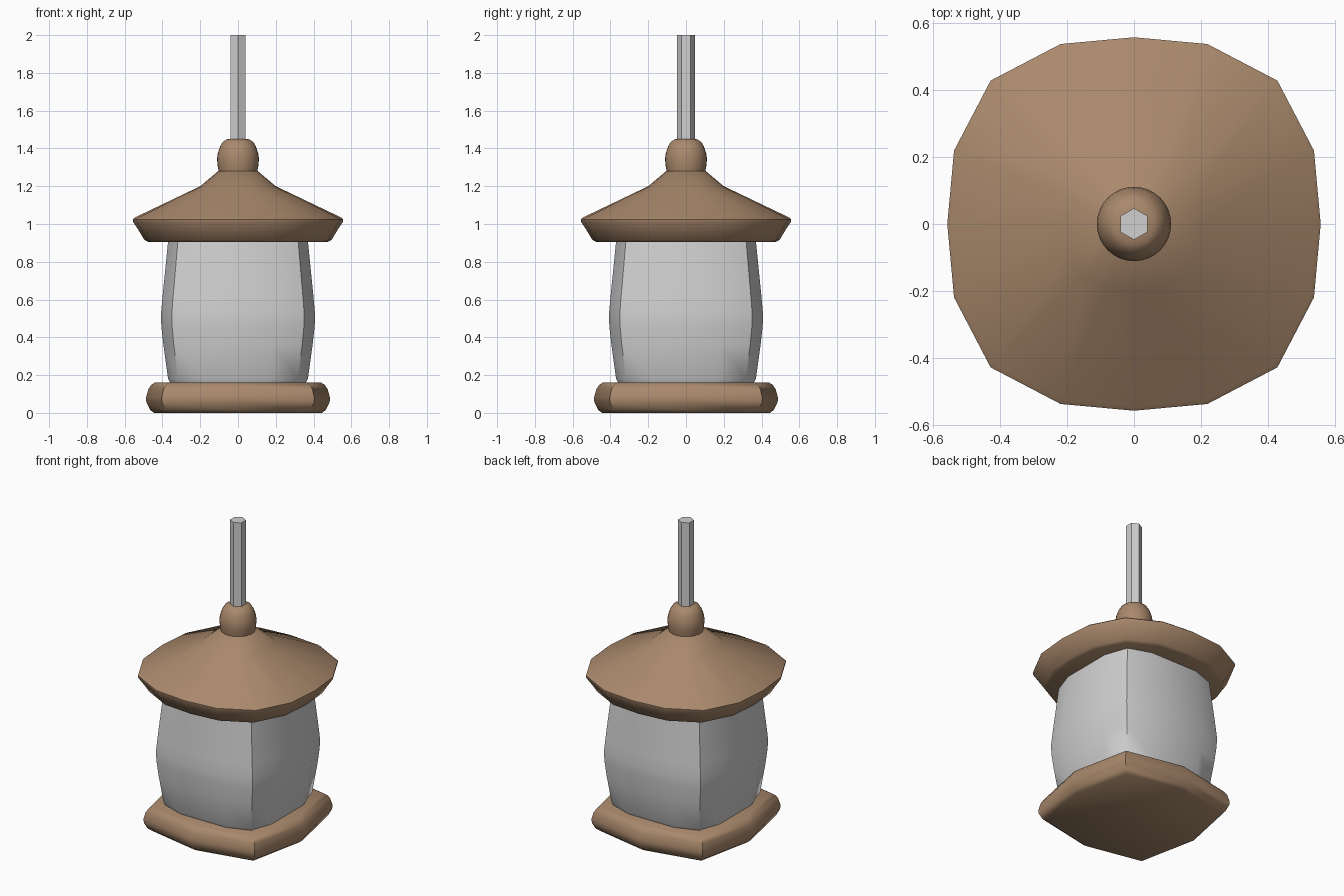
import bpy, bmesh, math

cube = bpy.data.objects.get("Cube")
if cube:
    bpy.data.objects.remove(cube, do_unlink=True)


def material(name, rgb):
    m = bpy.data.materials.new(name)
    m.use_nodes = True
    m.diffuse_color = (*rgb, 1)
    m.node_tree.nodes["Principled BSDF"].inputs["Base Color"].default_value = (*rgb, 1)
    return m


def polygon(n):
    step = 2 * math.pi / n
    return [(math.sin(i * step), math.cos(i * step)) for i in range(n)]


def four_sided(points):
    """Repeat one quarter outline around the z axis."""
    outline = list(points)
    for _ in range(3):
        points = [(y, -x) for x, y in points]
        outline += points
    return outline


def loft(name, outline, profile, mat, angle=40):
    """Stack scaled copies of an outline; profile is (scale, z)."""
    bm = bmesh.new()
    rings = [[bm.verts.new((x * s, y * s, z)) for x, y in outline] for s, z in profile]
    n = len(outline)
    for low, high in zip(rings, rings[1:]):
        for i in range(n):
            j = (i + 1) % n
            bm.faces.new((low[i], low[j], high[j], high[i]))
    bm.faces.new(rings[0])
    bm.faces.new(rings[-1])
    bmesh.ops.recalc_face_normals(bm, faces=bm.faces[:])
    mesh = bpy.data.meshes.new(name)
    bm.to_mesh(mesh)
    bm.free()
    mesh.materials.append(mat)
    obj = bpy.data.objects.new(name, mesh)
    bpy.context.collection.objects.link(obj)
    bpy.ops.object.select_all(action="DESELECT")
    obj.select_set(True)
    bpy.context.view_layer.objects.active = obj
    bpy.ops.object.shade_smooth_by_angle(angle=math.radians(angle))
    return obj


brown = material("warm brown", (0.40, 0.25, 0.15))
grey = material("pale grey", (0.63, 0.63, 0.63))

# Rounded-square outlines with a half width of one
base_outline = four_sided([(0, 1), (0.83, 0.83)])
glass_outline = four_sided([(-0.46, 1), (0, 1), (0.46, 1), (0.86, 0.86)])
roof_outline = four_sided([(-0.393, 0.964), (0, 1), (0.393, 0.964), (0.768, 0.768)])

# Cushioned base slab
loft("base", base_outline,
     [(0.445, 0), (0.465, 0.015), (0.485, 0.055), (0.487, 0.08),
      (0.475, 0.125), (0.46, 0.148), (0.44, 0.16)], brown, 50)

# Bulging glass body
loft("glass_body", glass_outline,
     [(0.355, 0.15), (0.37, 0.18), (0.395, 0.36), (0.406, 0.46), (0.408, 0.52),
      (0.40, 0.61), (0.37, 0.91)], grey, 50)

# Flared roof with a deep rim
loft("roof", roof_outline,
     [(0.475, 0.905), (0.495, 0.915), (0.525, 0.965), (0.555, 1.01), (0.557, 1.025),
      (0.545, 1.035), (0.20, 1.20), (0.105, 1.28)], brown, 50)

# Knob at the peak of the roof
loft("knob", polygon(32),
     [(0.102, 1.275), (0.108, 1.31), (0.111, 1.345), (0.107, 1.375), (0.095, 1.41),
      (0.08, 1.435), (0.06, 1.448), (0.03, 1.452)], brown, 50)

# Hexagonal hanging rod
loft("hanging_rod", polygon(6), [(0.047, 1.40), (0.047, 2.0)], grey, 20)
